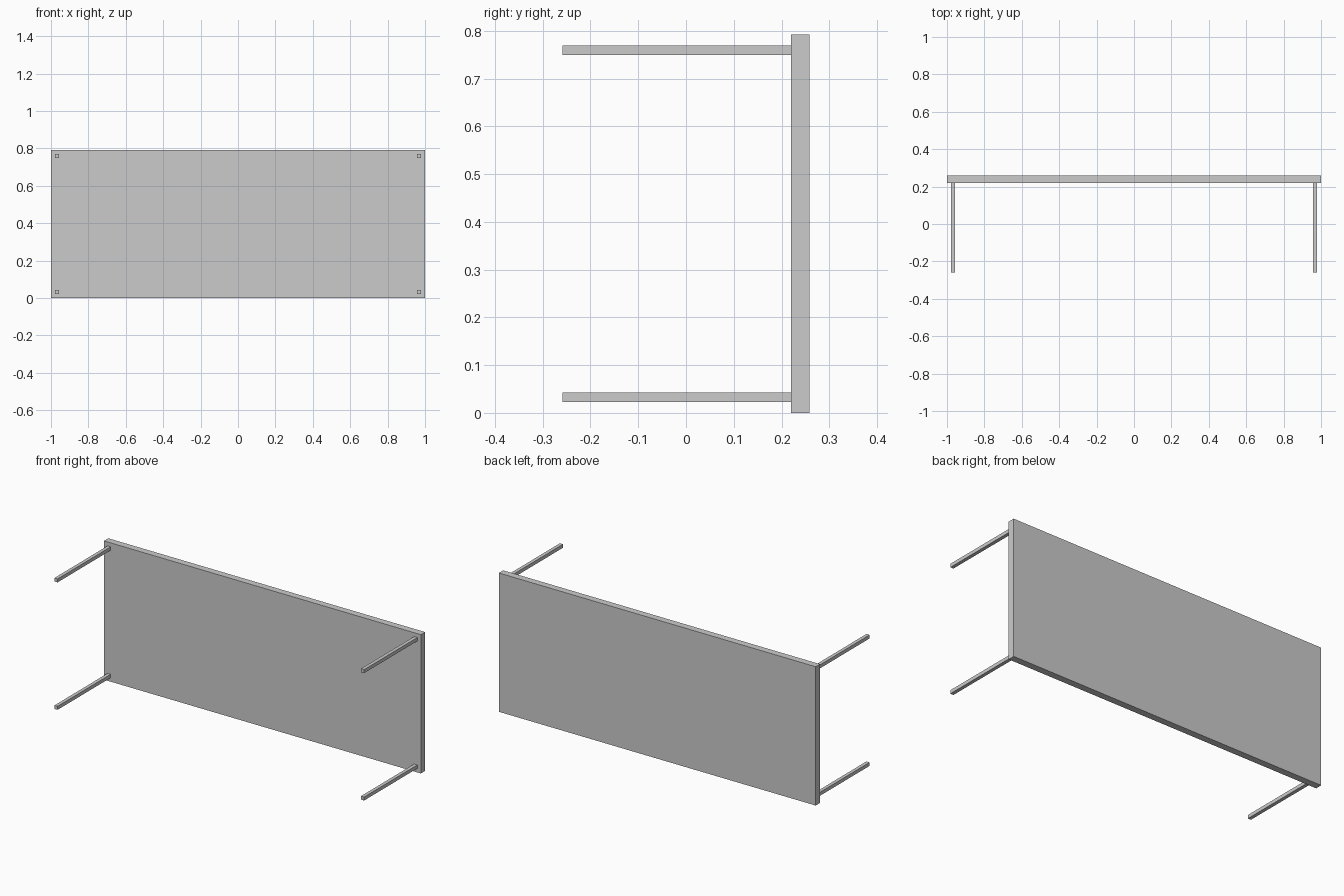
import bpy

if "Cube" in bpy.data.objects:
    bpy.data.objects.remove(bpy.data.objects["Cube"])

W, H = 2.0, 0.792              # table top length and width
Y0, Y1, YP = -0.259, 0.259, 0.22  # leg tips, outer face, inner face of top
LEG, INSET = 0.02, 0.0325      # leg thickness, leg centre from the edges


def box(name, center, size):
    bpy.ops.mesh.primitive_cube_add(size=1, location=center)
    ob = bpy.context.object
    ob.name = name
    ob.scale = size
    bpy.ops.object.transform_apply(location=False, rotation=False, scale=True)
    return ob


# table top, standing on its long edge
box("table_top", (0, (YP + Y1) / 2, H / 2), (W, Y1 - YP, H))

# four slim square legs pointing to the front
for side, x in (("left", -W / 2 + INSET), ("right", W / 2 - INSET)):
    for level, z in (("lower", INSET), ("upper", H - INSET)):
        box(f"{level}_{side}_leg", (x, (Y0 + YP) / 2, z), (LEG, YP - Y0, LEG))
